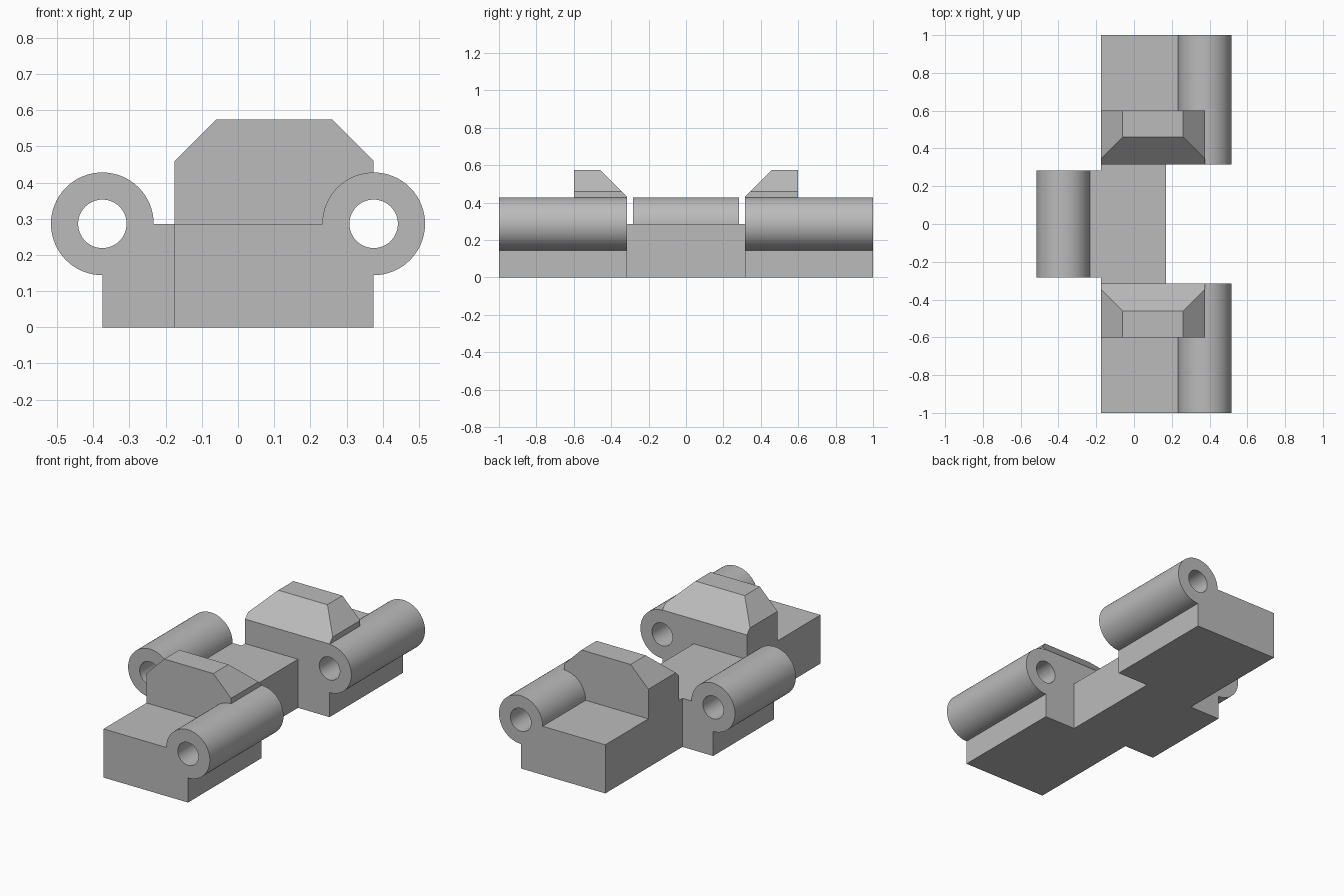
import bpy, bmesh, math
from mathutils import Matrix, Vector

if "Cube" in bpy.data.objects:
    bpy.data.objects.remove(bpy.data.objects["Cube"], do_unlink=True)

DECK = 0.286        # top of the base and axis height of the barrels
AXIS_X = 0.375
RADIUS, BORE = 0.142, 0.067
EDGE_X = -0.175     # flat side of the end blocks
INNER, OUTER = 0.315, 1.0

grey = bpy.data.materials.new("plain grey")
grey.use_nodes = True
color = (0.5, 0.5, 0.5, 1)
grey.diffuse_color = color
grey.node_tree.nodes["Principled BSDF"].inputs["Base Color"].default_value = color


def finish(name, bm):
    bmesh.ops.recalc_face_normals(bm, faces=bm.faces)
    mesh = bpy.data.meshes.new(name)
    bm.to_mesh(mesh)
    bm.free()
    mesh.materials.append(grey)
    obj = bpy.data.objects.new(name, mesh)
    bpy.context.collection.objects.link(obj)
    return obj


def box(x0, x1, y0, y1, z0, z1):
    bm = bmesh.new()
    size = Matrix.Diagonal((x1 - x0, y1 - y0, z1 - z0, 1))
    centre = Vector((x0 + x1, y0 + y1, z0 + z1)) / 2
    bmesh.ops.create_cube(bm, size=1, matrix=Matrix.Translation(centre) @ size)
    return bm


def arc(radius, start, end, steps):
    angles = [math.radians(start + (end - start) * i / steps) for i in range(steps + 1)]
    return [(AXIS_X + radius * math.cos(a), DECK + radius * math.sin(a)) for a in angles]


def hinge_block(name, flat_x, side, y0, y1):
    """Base block and bored barrel extruded from one outline."""
    outline = [(flat_x, DECK), (flat_x, 0), (AXIS_X, 0)] + arc(RADIUS, -90, 180, 48)
    bore = arc(BORE, 0, 360, 48)[:-1]
    curve = bpy.data.curves.new(name + "_outline", "CURVE")
    curve.dimensions = "2D"
    curve.fill_mode = "BOTH"
    curve.extrude = (y1 - y0) / 2
    for points in (outline, bore):
        spline = curve.splines.new("POLY")
        spline.points.add(len(points) - 1)
        for p, (x, z) in zip(spline.points, points):
            p.co = (side * x, z, 0, 1)
        spline.use_cyclic_u = True
    helper = bpy.data.objects.new(name + "_helper", curve)
    bpy.context.collection.objects.link(helper)
    evaluated = helper.evaluated_get(bpy.context.evaluated_depsgraph_get())
    bm = bmesh.new()
    bm.from_mesh(evaluated.to_mesh())
    evaluated.to_mesh_clear()
    bpy.data.objects.remove(helper, do_unlink=True)
    bmesh.ops.remove_doubles(bm, verts=bm.verts, dist=0.0001)
    place = Matrix.Translation((0, (y0 + y1) / 2, 0)) @ Matrix.Rotation(math.pi / 2, 4, "X")
    bmesh.ops.transform(bm, matrix=place, verts=bm.verts)
    obj = finish(name, bm)
    bpy.ops.object.select_all(action="DESELECT")
    obj.select_set(True)
    bpy.context.view_layer.objects.active = obj
    bpy.ops.object.shade_smooth_by_angle(angle=math.radians(30))


def raised_block(name, side):
    """Block with three bevelled upper edges, cleared around the barrel."""
    ys = sorted((side * INNER, side * 0.6))
    bm = box(EDGE_X, AXIS_X, *ys, DECK, 0.575)
    cuts = [((EDGE_X, 0, 0.46), (-1, 0, 1)),
            ((AXIS_X, 0, 0.46), (1, 0, 1)),
            ((0, side * INNER, 0.43), (0, -side, 1))]
    for point, normal in cuts:
        bmesh.ops.bisect_plane(bm, geom=bm.verts[:] + bm.edges[:] + bm.faces[:],
                               plane_co=point, plane_no=normal, clear_outer=True)
        bmesh.ops.holes_fill(bm, edges=[e for e in bm.edges if e.is_boundary])
    obj = finish(name, bm)
    cut = obj.modifiers.new("barrel clearance", "BOOLEAN")
    cut.operation = "DIFFERENCE"
    cut.solver = "EXACT"
    cut.object = cutter


# Hidden cutter along the barrel axis
cutter_bm = bmesh.new()
bmesh.ops.create_cone(cutter_bm, cap_ends=True, segments=64, radius1=0.14, radius2=0.14, depth=3,
                      matrix=Matrix.Translation((AXIS_X, 0, DECK)) @ Matrix.Rotation(math.pi / 2, 4, "X"))
cutter = finish("barrel_cutter", cutter_bm)
cutter.hide_render = True
cutter.hide_viewport = True
cutter.display_type = "WIRE"

# End blocks with their barrels and raised stops
for label, side in (("front", -1), ("back", 1)):
    hinge_block(label + "_hinge_block", EDGE_X, 1, *sorted((side * INNER, side * OUTER)))
    raised_block(label + "_raised_block", side)

# Middle of the base and the opposite barrel
finish("middle_block", box(EDGE_X, 0.17, -INNER, INNER, 0, DECK))
hinge_block("middle_hinge_block", -EDGE_X, -1, -0.283, 0.283)
